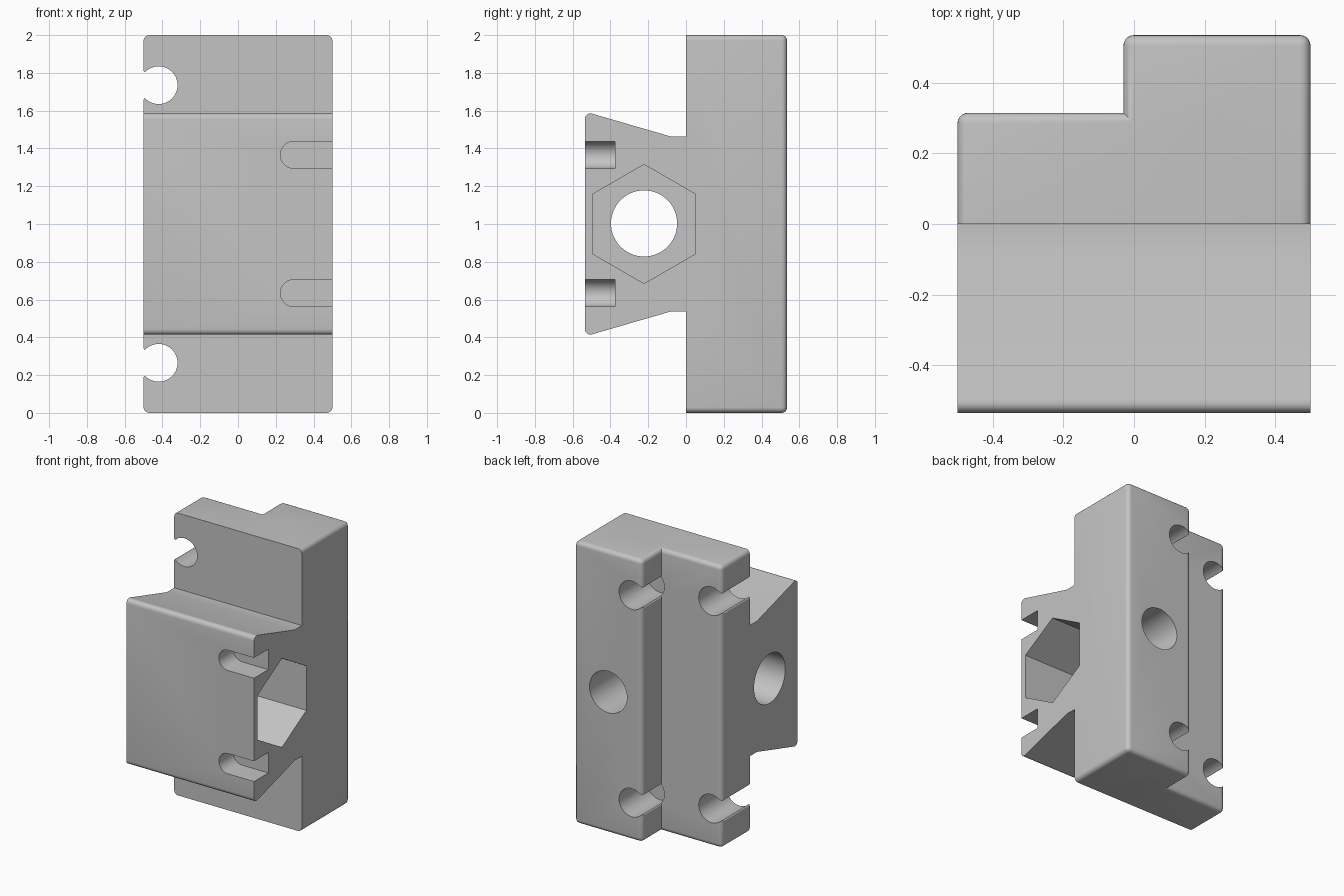
import bpy, bmesh, math

if "Cube" in bpy.data.objects:
    bpy.data.objects.remove(bpy.data.objects["Cube"])

grey = bpy.data.materials.new("light_grey")
grey.use_nodes = True
grey.diffuse_color = (0.55, 0.55, 0.55, 1)
grey.node_tree.nodes["Principled BSDF"].inputs["Base Color"].default_value = (0.55, 0.55, 0.55, 1)


def prism(name, profile, axis, lo, hi, rounded=None, radius=0.03):
    """Extrude a 2D profile, (y, z) along x or (x, z) along y; round the chosen edges."""
    bm = bmesh.new()
    rings = []
    for t in (lo, hi):
        rings.append([bm.verts.new((t, a, b) if axis == "x" else (a, t, b)) for a, b in profile])
    n = len(profile)
    for ring in rings:
        bm.faces.new(ring)
    for i in range(n):
        j = (i + 1) % n
        bm.faces.new((rings[0][i], rings[0][j], rings[1][j], rings[1][i]))
    bmesh.ops.recalc_face_normals(bm, faces=bm.faces)
    if rounded:
        edges = [e for e in bm.edges if rounded(e.verts[0].co, e.verts[1].co)]
        bmesh.ops.bevel(bm, geom=edges, offset=radius, segments=5, profile=0.5, affect="EDGES")
    mesh = bpy.data.meshes.new(name)
    bm.to_mesh(mesh)
    bm.free()
    mesh.materials.append(grey)
    obj = bpy.data.objects.new(name, mesh)
    bpy.context.collection.objects.link(obj)
    return obj


def circle(cx, cz, r, n=48, start=0.0, sweep=2 * math.pi):
    return [(cx + r * math.cos(start + sweep * i / n), cz + r * math.sin(start + sweep * i / n))
            for i in range(n)]


def rect(x0, x1, z0=0, z1=2):
    return [(x0, z0), (x1, z0), (x1, z1), (x0, z1)]


def combine(target, tool, operation):
    bpy.context.view_layer.objects.active = target
    mod = target.modifiers.new(operation.lower(), "BOOLEAN")
    mod.operation, mod.solver, mod.object = operation, "EXACT", tool
    bpy.ops.object.modifier_apply(modifier=mod.name)
    bpy.data.objects.remove(tool)


SPLIT, STEP_Y, BACK_Y, MID_Z = -0.03, 0.315, 0.535, 1.0

# Thick half of the back plate: all edges rounded except around the front
body = prism("clamp_body", rect(SPLIT, 0.5), "y", 0, BACK_Y,
             lambda a, b: max(a.y, b.y) > 0.1)

# Thin half, running into the thick half
thin = prism("thin_plate", rect(-0.5, 0.2), "y", 0, STEP_Y,
             lambda a, b: max(a.y, b.y) > 0.1 and min(a.x, b.x) < 0
             and not (a.y < 0.1 and a.x > 0))
combine(body, thin, "UNION")

# Dovetail block on the front
half = [(0.08, 0.463), (-0.08, 0.463), (-BACK_Y, 0.595)]
profile = [(y, MID_Z + h) for y, h in half] + [(y, MID_Z - h) for y, h in reversed(half)]
dovetail = prism("dovetail", profile, "x", -0.5, 0.5,
                 lambda a, b: a.y < -0.5 and b.y < -0.5 and abs(a.z - b.z) < 0.01, 0.04)
combine(body, dovetail, "UNION")


def cut(profile, axis, lo, hi):
    combine(body, prism("cutter", profile, axis, lo, hi), "DIFFERENCE")


# Bolt hole through the dovetail, with a hexagonal nut pocket on the left
cut(circle(-0.222, MID_Z + 0.003, 0.175, 64), "x", -0.7, 0.7)
cut(circle(-0.222, MID_Z, 0.315, 6, math.pi / 6), "x", 0, 0.7)

# Blind hole in the back
cut(circle(0.235, MID_Z, 0.147), "y", 0.13, 0.7)

for side in (-1, 1):
    # Round-ended slots at the front left edge
    z, r = MID_Z + side * 0.366, 0.072
    end = circle(0.225 + r, z, r, 20, math.pi / 2, math.pi)
    cut(end + [(0.225 + r, z - r), (0.7, z - r), (0.7, z + r)], "y", -0.7, -0.375)

    # Open round channels: through the thin half, blind in the thick half
    z = MID_Z + side * 0.735
    for wall, floor, lip_floor in ((-0.5, -0.1, -0.1), (SPLIT, 0.22, STEP_Y + 0.001)):
        cut(circle(wall + 0.08, z, 0.1), "y", floor, 0.7)
        lip = [(0.03, 0.064), (0.012, 0.066), (0.005, 0.069), (0, 0.077), (-0.03, 0.08)]
        mouth = [(wall + d, z + h) for d, h in lip] + [(wall + d, z - h) for d, h in reversed(lip)]
        cut(mouth, "y", lip_floor, 0.7)

bpy.ops.object.select_all(action="DESELECT")
body.select_set(True)
bpy.context.view_layer.objects.active = body
bpy.ops.object.shade_smooth_by_angle(angle=math.radians(30))
